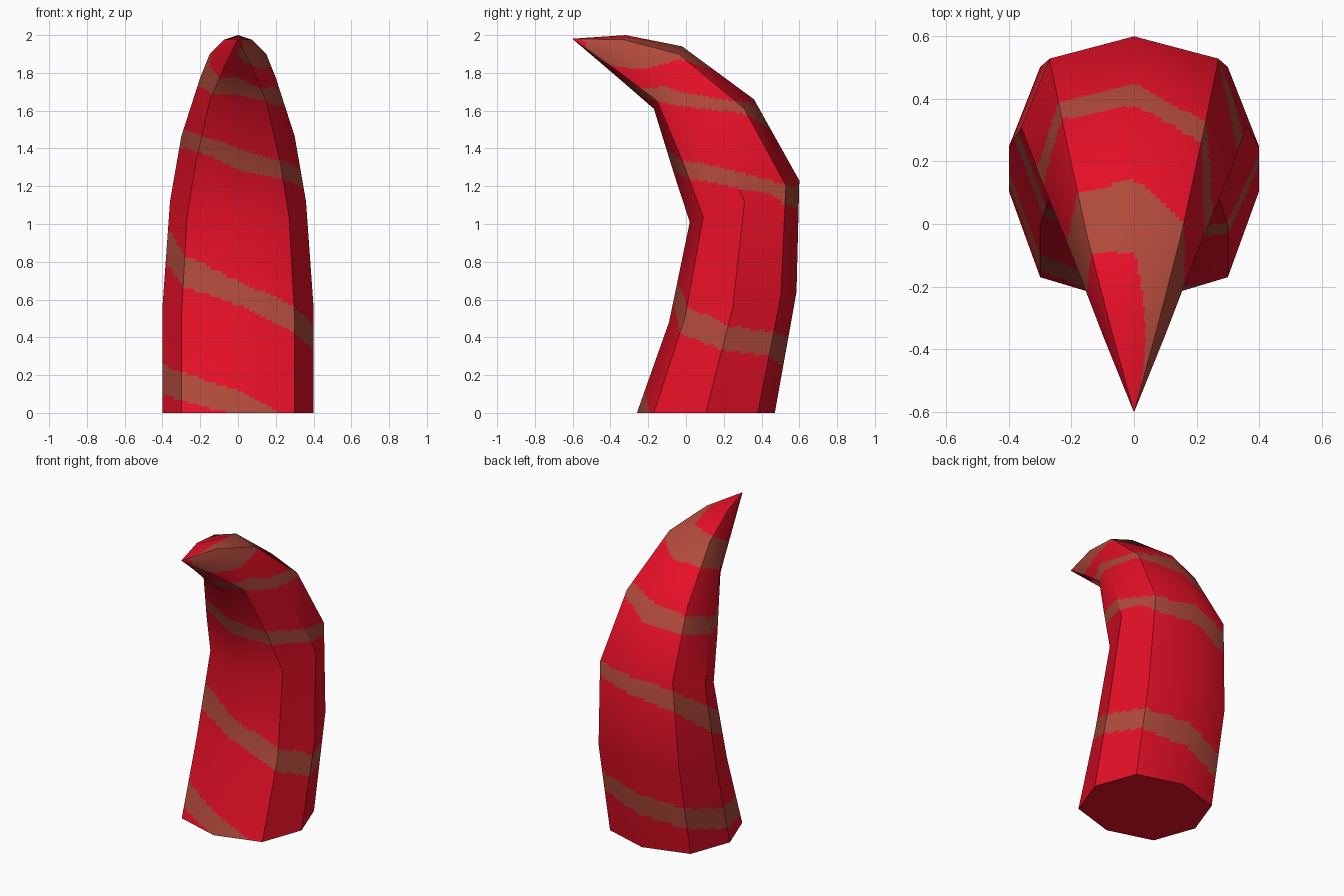
import bpy, math
from mathutils import Vector

if "Cube" in bpy.data.objects:
    bpy.data.objects.remove(bpy.data.objects["Cube"])

# Rings of the horn: front (y, z), back (y, z), half width
RINGS = [
    (-0.26, 0.00, 0.47, 0.00, 0.40),
    (-0.09, 0.48, 0.585, 0.64, 0.40),
    (0.02, 1.01, 0.60, 1.23, 0.36),
    (-0.065, 1.27, 0.36, 1.66, 0.30),
    (-0.17, 1.61, -0.02, 1.94, 0.20),
    (-0.39, 1.80, -0.32, 2.00, 0.10),
    (-0.60, 1.979, -0.60, 1.981, 0.001),
]
# Eight-sided section: (x factor, fraction from front to back), front -> left -> back -> right
SECTION = [(0, 0), (-.75, .123), (-1, .5), (-.75, .877),
           (0, 1), (.75, .877), (1, .5), (.75, .123)]
# Winding stripe: lower and upper edge (in ring units) at every eighth of a turn,
# starting at the front right corner
STRIPE = [
    (-.40, -.10), (-.02, .25), (.13, .43), (.18, .46), (.29, .53), (.38, .62), (.48, .69), (.59, .82),
    (.84, 1.12), (1.17, 1.42), (1.32, 1.62), (1.43, 1.75), (1.65, 1.90), (1.74, 1.95), (1.83, 2.0), (2.2, 2.48),
    (2.7, 3.05), (3.06, 3.4), (3.2, 3.45), (2.82, 3.1), (2.63, 2.88), (2.63, 2.92), (2.92, 3.15), (3.5, 3.77),
    (4.0, 4.4), (4.4, 4.9), (4.2, 4.7), (3.85, 4.5), (3.6, 4.2), (3.57, 4.23), (3.88, 5.9), (4.4, 5.7),
    (5.1, 5.7), (5.5, 5.7),
]
SIDES, SEGS = len(SECTION), len(RINGS) - 1
NA, NV = 10, 30          # fine cells per side and per segment


def material(name, rgb):
    m = bpy.data.materials.new(name)
    m.diffuse_color = (*rgb, 1)
    m.use_nodes = True
    m.node_tree.nodes["Principled BSDF"].inputs["Base Color"].default_value = m.diffuse_color
    return m


def section_point(ring, sec):
    fy, fz, by, bz, w = ring
    s, f = sec
    return Vector((s * w, fy + (by - fy) * f, fz + (bz - fz) * f))


def bilerp(a, b, c, d, f, v):
    """a, b on the lower ring, d, c on the upper ring."""
    return a.lerp(b, f).lerp(d.lerp(c, f), v)


def tube(rows, cols):
    """Faces of a closed tube with both end caps."""
    faces = [(i * cols + m, (i + 1) * cols + m,
              (i + 1) * cols + (m + 1) % cols, i * cols + (m + 1) % cols)
             for i in range(rows) for m in range(cols)]
    faces.append(tuple(range(cols)))
    faces.append(tuple(rows * cols + m for m in reversed(range(cols))))
    return faces


def in_stripe(m, f, t):
    for n in range(len(STRIPE) - 1):
        if (n - 1) % SIDES == m:
            (l0, h0), (l1, h1) = STRIPE[n], STRIPE[n + 1]
            if l0 + (l1 - l0) * f < t < h0 + (h1 - h0) * f:
                return True
    return False


# Coarse horn, used for the corner positions and the smooth normals
pts = [section_point(r, s) for r in RINGS for s in SECTION]
coarse = bpy.data.meshes.new("horn_guide")
coarse.from_pydata(pts, [], tube(SEGS, SIDES))
coarse.set_sharp_from_angle(angle=math.radians(40))
guide = [Vector(n.vector) for n in coarse.corner_normals]

# Fine horn: same flat-sided shape, divided so that the stripe can be coloured
rows, cols = SEGS * NV, SIDES * NA
verts = []
for r in range(rows + 1):
    i = min(r // NV, SEGS - 1)
    v = r / NV - i
    for c in range(cols):
        m, f = c // NA, (c % NA) / NA
        n = (m + 1) % SIDES
        a, b = pts[i * SIDES + m], pts[i * SIDES + n]
        d, e = pts[(i + 1) * SIDES + m], pts[(i + 1) * SIDES + n]
        verts.append(bilerp(a, b, e, d, f, v))
mesh = bpy.data.meshes.new("horn")
mesh.from_pydata(verts, [], tube(rows, cols))
mesh.materials.append(material("red", (0.78, 0.005, 0.02)))
mesh.materials.append(material("brown", (0.43, 0.068, 0.043)))

# Stripe colour and normals per cell
normals = []
for p in mesh.polygons:
    p.use_smooth = True
    if p.index >= rows * cols:
        normals += [p.normal.copy()] * p.loop_total
        continue
    r, c = divmod(p.index, cols)
    i, m = r // NV, c // NA
    v, f = (r % NV) / NV, (c % NA) / NA
    p.material_index = int(in_stripe(m, f + .5 / NA, i + v + .5 / NV))
    k = (i * SIDES + m) * 4          # corners: low, high, high next, low next
    a, d, e, b = guide[k:k + 4]
    for df, dv in ((0, 0), (0, 1), (1, 1), (1, 0)):
        normals.append(bilerp(a, b, e, d, f + df / NA, v + dv / NV).normalized())
mesh.normals_split_custom_set(normals)
bpy.data.meshes.remove(coarse)

horn = bpy.data.objects.new("horn", mesh)
bpy.context.collection.objects.link(horn)
